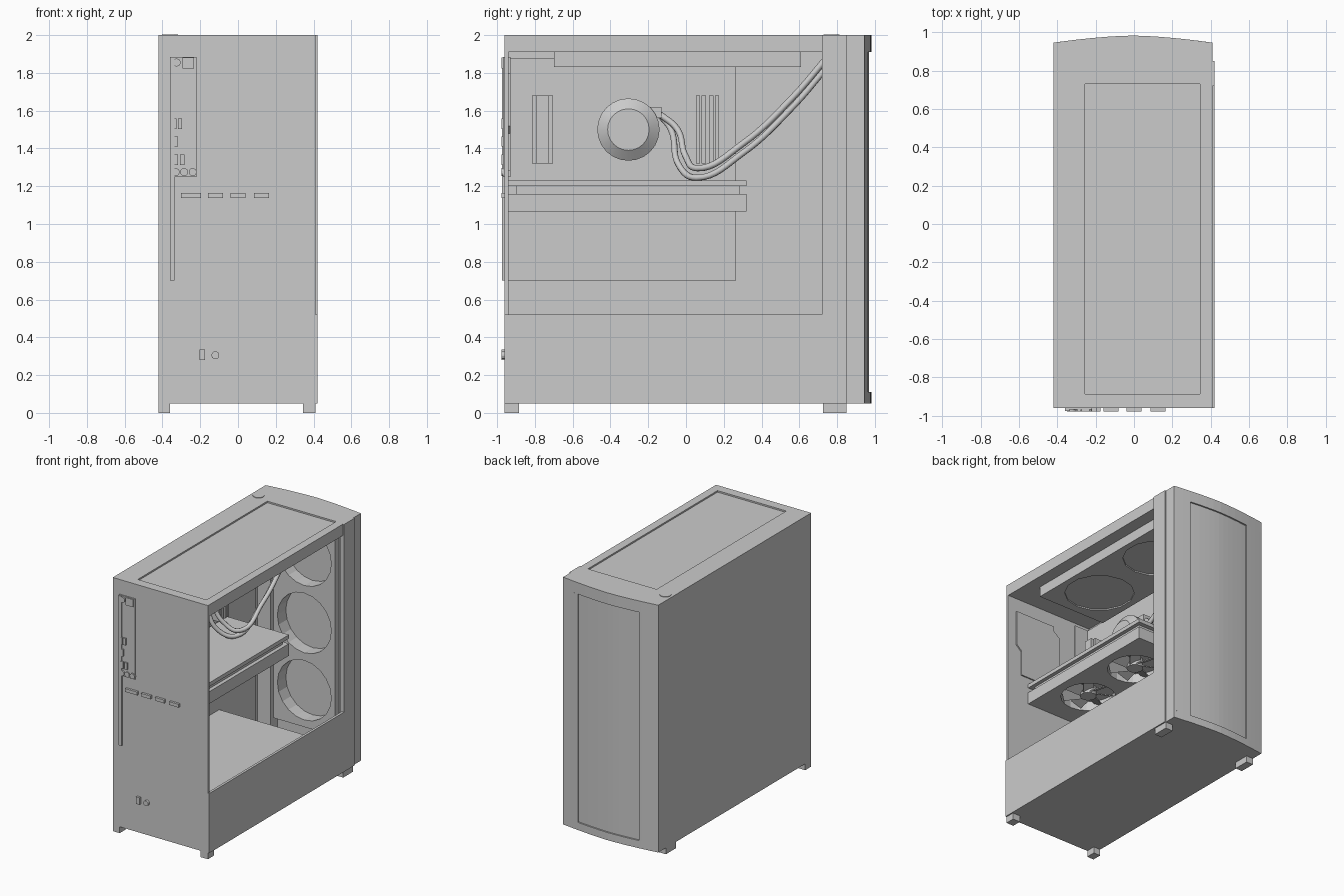
import bpy, bmesh, math
from mathutils import Vector, Matrix

cube = bpy.data.objects.get("Cube")
if cube:
    bpy.data.objects.remove(cube, do_unlink=True)

GREY = (0.6, 0.6, 0.6, 1)
grey = bpy.data.materials.new("plain grey")
grey.use_nodes = True
grey.diffuse_color = GREY
grey.node_tree.nodes["Principled BSDF"].inputs["Base Color"].default_value = GREY


def finish(name, bm):
    bmesh.ops.recalc_face_normals(bm, faces=bm.faces)
    mesh = bpy.data.meshes.new(name)
    bm.to_mesh(mesh)
    bm.free()
    mesh.materials.append(grey)
    ob = bpy.data.objects.new(name, mesh)
    bpy.context.collection.objects.link(ob)
    return ob


def box(name, x, y, z):
    bm = bmesh.new()
    size = [b - a for a, b in (x, y, z)]
    mid = [(a + b) / 2 for a, b in (x, y, z)]
    bmesh.ops.create_cube(bm, size=1, matrix=Matrix.Translation(mid) @ Matrix.Diagonal((*size, 1)))
    return finish(name, bm)


def rod(name, centre, radius, depth, axis, sides=16, top=None):
    bm = bmesh.new()
    turn = Vector((0, 0, 1)).rotation_difference(Vector(axis)).to_matrix().to_4x4()
    bmesh.ops.create_cone(bm, cap_ends=True, segments=sides, radius1=radius,
                          radius2=radius if top is None else top, depth=depth,
                          matrix=Matrix.Translation(centre) @ turn)
    return finish(name, bm)


def prism(name, outline, direction):
    bm = bmesh.new()
    face = bm.faces.new([bm.verts.new(p) for p in outline])
    made = bmesh.ops.extrude_face_region(bm, geom=[face])["geom"]
    bmesh.ops.translate(bm, vec=direction, verts=[v for v in made if isinstance(v, bmesh.types.BMVert)])
    return finish(name, bm)


def cut(ob, cutter):
    cutter.hide_render = True
    mod = ob.modifiers.new("cut", 'BOOLEAN')
    mod.operation, mod.object, mod.solver = 'DIFFERENCE', cutter, 'EXACT'
    bpy.context.view_layer.objects.active = ob
    bpy.ops.object.modifier_apply(modifier=mod.name)
    bpy.data.objects.remove(cutter, do_unlink=True)


def smooth(ob):
    bpy.ops.object.select_all(action='DESELECT')
    ob.select_set(True)
    bpy.context.view_layer.objects.active = ob
    bpy.ops.object.shade_smooth_by_angle(angle=math.radians(35))


# Case shell
box("floor_panel", (-0.42, 0.41), (-0.96, 0.85), (0.05, 0.07))
box("closed_side_panel", (-0.42, -0.405), (-0.96, 0.85), (0.07, 1.91))
box("port_wall", (-0.405, 0.41), (-0.96, -0.94), (0.07, 1.91))
box("lower_side_panel", (0.4, 0.42), (-0.96, 0.72), (0.05, 0.52))
box("side_pillar", (0.39, 0.42), (0.72, 0.85), (0.05, 2))
box("board_tray", (-0.375, -0.36), (-0.94, 0.74), (0.07, 1.91))
box("power_shroud", (-0.36, 0.4), (-0.94, 0.28), (0.48, 0.5))
box("shroud_end", (-0.36, 0.4), (0.26, 0.28), (0.07, 0.48))
lid = box("lid", (-0.42, 0.41), (-0.96, 0.85), (1.91, 2))
cut(lid, box("lid_cutter", (-0.255, 0.345), (-0.885, 0.73), (1.988, 2.1)))
rod("power_button", (-0.36, 0.77, 2), 0.042, 0.008, (0, 0, 1), 12)
for x in ((-0.42, -0.36), (0.345, 0.41)):
    for y in ((-0.96, -0.885), (0.725, 0.85)):
        box("foot", x, y, (0, 0.05))


# Curved face panel with a recessed centre that follows the curve
def bow(x):
    return 0.982 - 0.037 * (abs(x + 0.005) / 0.415) ** 1.6


def bowed_slab(name, x0, x1, back, shift, z0, z1):
    xs = [x0 + (x1 - x0) * i / 12 for i in range(13)]
    outline = [(x0, back, z0)] + [(x, bow(x) + shift, z0) for x in xs] + [(x1, back, z0)]
    return prism(name, outline, (0, 0, z1 - z0))


bowed_slab("face_frame_top", -0.42, 0.41, 0.85, 0, 1.91, 2)
bowed_slab("face_frame_bottom", -0.42, 0.41, 0.85, 0, 0.05, 0.11)
bowed_slab("face_frame_side", -0.42, -0.265, 0.85, 0, 0.11, 1.91)
bowed_slab("face_frame_side", 0.27, 0.41, 0.85, 0, 0.11, 1.91)
bowed_slab("face_inset", -0.265, 0.27, 0.85, -0.012, 0.11, 1.91)

# Front radiator with three deep fan openings
radiator = box("front_radiator", (-0.21, 0.33), (0.74, 0.85), (0.3, 1.91))
for z in (0.59, 1.12, 1.65):
    cut(radiator, rod("fan_cutter", (0.06, 0.78, z), 0.235, 0.13, (0, 1, 0), 20))
box("radiator_bracket", (-0.36, -0.25), (0.76, 0.85), (0.07, 1.91))
box("radiator_bracket", (0.35, 0.39), (0.76, 0.85), (0.07, 1.91))

# Top radiator
radiator = box("top_radiator", (-0.29, 0.31), (-0.7, 0.61), (1.83, 1.91))
for y in (-0.38, 0.28):
    cut(radiator, rod("fan_cutter", (0.01, y, 1.83), 0.255, 0.02, (0, 0, 1), 14))

# Circuit board, heatsink and memory
box("circuit_board", (-0.36, -0.335), (-0.975, 0.265), (0.7, 1.88))
box("heatsink", (-0.335, -0.22), (-0.815, -0.705), (1.32, 1.68))
box("heatsink_cap", (-0.22, -0.2), (-0.795, -0.725), (1.32, 1.68))
for y in (0.065, 0.095, 0.135, 0.165):
    box("memory_stick", (-0.335, -0.2), (y - 0.012, y + 0.01), (1.32, 1.68))

# Cooling pump
smooth(rod("pump_body", (-0.255, -0.305, 1.5), 0.165, 0.17, (1, 0, 0), 24))
smooth(rod("pump_rim", (-0.15, -0.305, 1.5), 0.165, 0.04, (1, 0, 0), 24, 0.11))
box("pump_fitting", (-0.29, -0.2), (-0.2, -0.13), (1.56, 1.62))

# Coolant hoses
for x, dz, dy in ((-0.23, 0.025, 0.025), (-0.26, -0.025, -0.01)):
    curve = bpy.data.curves.new("hose", 'CURVE')
    curve.dimensions, curve.bevel_depth = '3D', 0.017
    curve.bevel_resolution, curve.resolution_u = 2, 8
    path = ((x, -0.15, 1.59), (x + 0.03, -0.07 + dy, 1.5), (x + 0.1, -0.03 + dy, 1.34 + dz),
            (x + 0.2, 0.06, 1.27 + dz), (x + 0.23, 0.3, 1.4 + dz), (x + 0.24, 0.56, 1.64 + dz),
            (x + 0.24, 0.75, 1.86 + dz))
    spline = curve.splines.new('BEZIER')
    spline.bezier_points.add(len(path) - 1)
    for point, co in zip(spline.bezier_points, path):
        point.co = co
        point.handle_left_type = point.handle_right_type = 'AUTO'
    curve.materials.append(grey)
    hose = bpy.data.objects.new("hose", curve)
    bpy.context.collection.objects.link(hose)

# Graphics card with two fans underneath
box("card_backplate", (-0.32, 0.22), (-0.94, 0.32), (1.2, 1.23))
box("card_core", (-0.335, 0.19), (-0.9, 0.285), (1.155, 1.2))
card = box("card_shroud", (-0.32, 0.22), (-0.94, 0.32), (1.065, 1.16))
for y in (-0.58, -0.05):
    cut(card, rod("fan_cutter", (-0.05, y, 1.08), 0.2, 0.12, (0, 0, 1), 20))
    rod("fan_hub", (-0.05, y, 1.105), 0.06, 0.07, (0, 0, 1), 16)
    for i in range(7):
        blade = box("fan_blade", (0.04, 0.19), (-0.045, 0.045), (-0.004, 0.004))
        spin = Matrix.Rotation(i * math.tau / 7, 4, 'Z') @ Matrix.Rotation(0.5, 4, 'X')
        blade.data.transform(Matrix.Translation((-0.05, y, 1.1)) @ spin)

# Fan plate on the inside of the port wall
plate = ((0.335, 1.8), (0.335, 1.52), (0.29, 1.48), (0.29, 1.28), (-0.02, 1.28),
         (-0.02, 1.44), (-0.07, 1.48), (-0.07, 1.72), (-0.02, 1.76), (-0.02, 1.8))
prism("wall_fan_plate", [(x, -0.94, z) for x, z in plate], (0, 0.01, 0))

# Ports
box("port_shield", (-0.36, -0.22), (-0.968, -0.93), (1.25, 1.885))
slots = [(x, 1.852, 0.02, 0.06) for x in (-0.285, -0.264, -0.243)]
slots += [(x, 1.53, 0.02, 0.055) for x in (-0.335, -0.307)]
slots += [(x, 1.34, 0.024, 0.055) for x in (-0.33, -0.295)]
slots += [(-0.33, 1.437, 0.024, 0.055), (-0.19, 0.307, 0.03, 0.055)]
slots += [(-0.248, 1.15, 0.105, 0.026)] + [(x, 1.15, 0.08, 0.026) for x in (-0.12, 0, 0.125)]
for x, z, w, h in slots:
    box("port", (x - w / 2, x + w / 2), (-0.978, -0.95), (z - h / 2, z + h / 2))
rounds = [(x, 1.275) for x in (-0.33, -0.285, -0.24)] + [(-0.325, 1.855), (-0.12, 0.305)]
for x, z in rounds:
    rod("round_port", (x, -0.965, z), 0.021, 0.026, (0, 1, 0), 14)
